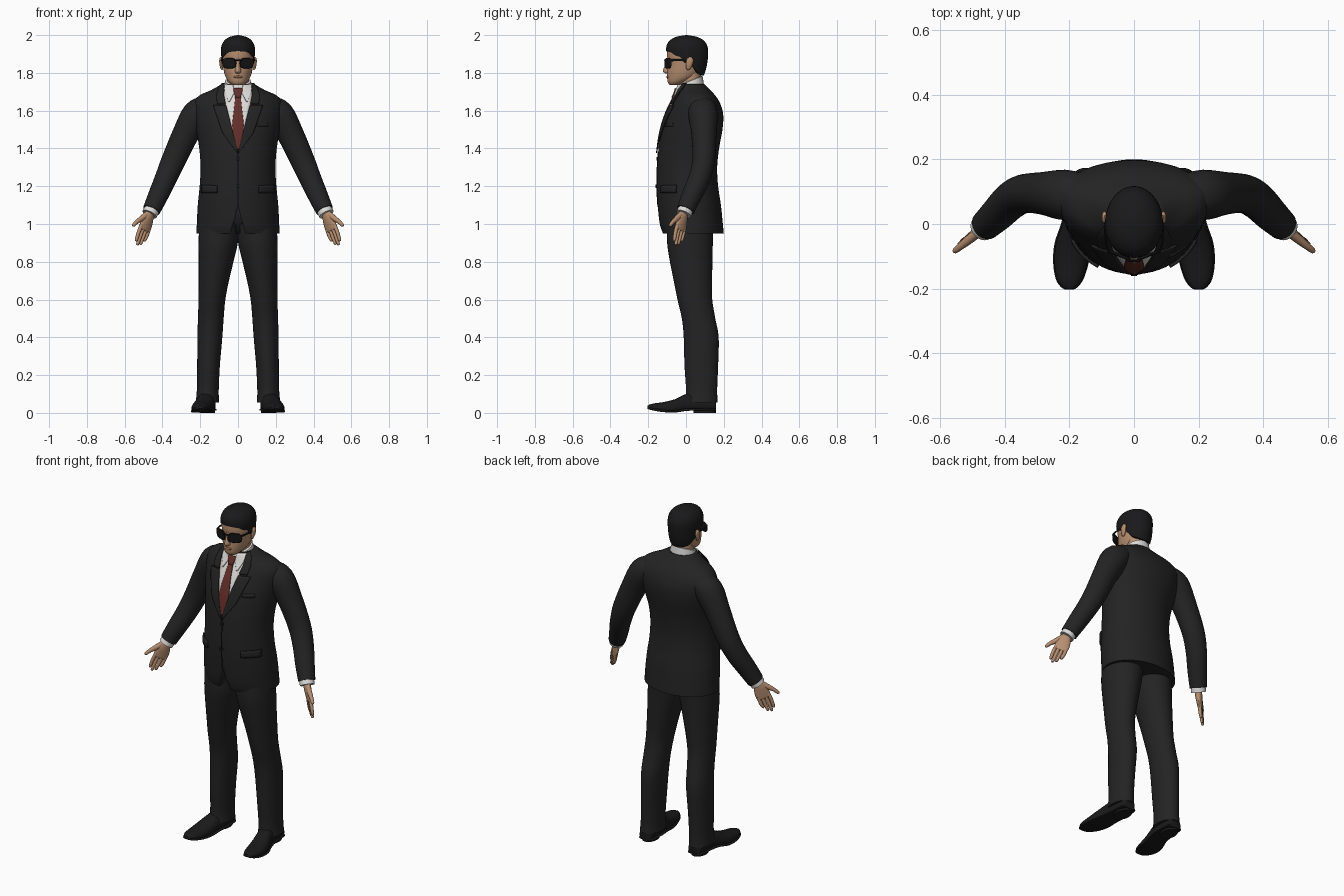
import bpy, bmesh, math
from mathutils import Vector
from mathutils.bvhtree import BVHTree

if "Cube" in bpy.data.objects:
    bpy.data.objects.remove(bpy.data.objects["Cube"])


def material(name, r, g, b):
    m = bpy.data.materials.new(name)
    m.diffuse_color = (r, g, b, 1)
    m.use_nodes = True
    m.node_tree.nodes["Principled BSDF"].inputs["Base Color"].default_value = m.diffuse_color
    return m


SUIT = material("charcoal suit", .017, .017, .018)
SEAM = material("black trim", .007, .007, .007)
HAIR = material("dark hair", .010, .010, .011)
SHOE = material("black leather", .010, .010, .010)
SKIN = material("skin", .47, .27, .16)
LIPS = material("lips", .33, .15, .09)
SHIRT = material("white shirt", .72, .71, .69)
TIE = material("red tie", .13, .028, .022)


def spline(rows, k=4):
    """Catmull-Rom refinement of a list of number tuples."""
    out = []
    for i in range(len(rows) - 1):
        p0, p1 = rows[max(i - 1, 0)], rows[i]
        p2, p3 = rows[i + 1], rows[min(i + 2, len(rows) - 1)]
        for j in range(k):
            t = j / k
            out.append(tuple(.5 * (2 * b + (c - a) * t + (2 * a - 5 * b + 4 * c - d) * t * t
                                   + (3 * b - a - 3 * c + d) * t ** 3)
                             for a, b, c, d in zip(p0, p1, p2, p3)))
    return out + [tuple(rows[-1])]


def finish(bm, name, mat, closed=True, angle=40):
    if closed:
        bmesh.ops.recalc_face_normals(bm, faces=bm.faces)
    me = bpy.data.meshes.new(name)
    bm.to_mesh(me)
    bm.free()
    me.materials.append(mat)
    me.shade_smooth()
    me.set_sharp_from_angle(angle=math.radians(angle))
    ob = bpy.data.objects.new(name, me)
    bpy.context.collection.objects.link(ob)
    return ob


def loft(name, rings, mat, angle=40):
    """Skin a list of point rings and cap both ends."""
    bm = bmesh.new()
    vs = [[bm.verts.new(p) for p in r] for r in rings]
    n = len(rings[0])
    for a, b in zip(vs, vs[1:]):
        for i in range(n):
            bm.faces.new((a[i], a[(i + 1) % n], b[(i + 1) % n], b[i]))
    bm.faces.new(vs[0][::-1])
    bm.faces.new(vs[-1])
    return finish(bm, name, mat, True, angle)


def ring(z, rx, yc, yf, yb, cx=0, tilt=0, n=48):
    """Horizontal oval with separate front and back depth."""
    pts = []
    for i in range(n):
        a = 2 * math.pi * i / n
        s = math.sin(a)
        y = yc + s * ((yb - yc) if s > 0 else (yc - yf))
        pts.append((cx + rx * math.cos(a), y, z + tilt * (y - yc)))
    return pts


def tube(name, rows, mat, axis=(0, 1, 0), side=1, n=20, k=4):
    """Oval tube along a path; rows are x, y, z, radius along axis, other radius."""
    rows, rings = spline(rows, k), []
    P = [Vector(r[:3]) for r in rows]
    for i, r in enumerate(rows):
        t = (P[min(i + 1, len(P) - 1)] - P[max(i - 1, 0)]).normalized()
        u = Vector(axis)
        u = (u - t * u.dot(t)).normalized()
        v = t.cross(u)
        pts = [P[i] + u * r[3] * math.cos(2 * math.pi * j / n) + v * r[4] * math.sin(2 * math.pi * j / n)
               for j in range(n)]
        rings.append([(p.x * side, p.y, p.z) for p in pts])
    return loft(name, rings, mat)


# Jacket body
body = [(.95, .22, .04, -.125, .2), (1, .218, .04, -.14, .195), (1.1, .213, .03, -.15, .185),
        (1.2, .203, .02, -.155, .17), (1.3, .198, .02, -.153, .165), (1.4, .205, .03, -.145, .175),
        (1.5, .222, .06, -.13, .193), (1.58, .235, .08, -.105, .197), (1.64, .236, .085, -.078, .18),
        (1.68, .205, .075, -.057, .155), (1.71, .14, .06, -.047, .127), (1.742, .085, .045, -.037, .097)]
jacket = loft("jacket", [ring(*r, n=64) for r in spline(body)], SUIT)
surface = BVHTree.FromPolygons([v.co for v in jacket.data.vertices],
                               [p.vertices[:] for p in jacket.data.polygons])

# Front opening at the jacket hem
cutter = loft("hem_cutter", [[(-.045, y, .93), (.045, y, .93), (0, y, 1.09)] for y in (-.3, -.04)], SUIT)
cutter.hide_render = True
cutter.hide_viewport = True
cut = jacket.modifiers.new("hem opening", 'BOOLEAN')
cut.operation, cut.object, cut.solver = 'DIFFERENCE', cutter, 'EXACT'


def plate(name, rows, off, mat, side=1, cols=8, thick=.006):
    """Thin cloth panel laid on the jacket front; rows are z, x0, x1 from the bottom up."""
    fine = []
    for a, b in zip(rows, rows[1:]):
        steps = max(1, round((b[0] - a[0]) / .012))
        fine += [[p + (q - p) * j / steps for p, q in zip(a, b)] for j in range(steps)]
    fine.append(rows[-1])
    bm, grid = bmesh.new(), []
    for z, x0, x1 in fine:
        if side < 0:
            x0, x1 = -x1, -x0
        line = []
        for i in range(cols + 1):
            x = x0 + (x1 - x0) * i / cols
            hit, nrm, _, _ = surface.ray_cast(Vector((x, -1, z)), Vector((0, 1, 0)))
            p = hit + nrm * off if hit else Vector((x, .03, z))
            line.append(bm.verts.new(p))
        grid.append(line)
    for a, b in zip(grid, grid[1:]):
        for i in range(cols):
            bm.faces.new((a[i], a[i + 1], b[i + 1], b[i]))
    ob = finish(bm, name, mat, False, 60)
    sol = ob.modifiers.new("cloth", 'SOLIDIFY')
    sol.thickness, sol.offset = thick, -1
    return ob


# Shirt front, tie and jacket details
plate("shirt_front", [(1.4, -.002, .002), (1.5, -.032, .032), (1.6, -.058, .058), (1.67, -.075, .075),
                      (1.735, -.072, .072)], .003, SHIRT, thick=.003)
plate("tie", [(1.395, -.004, .004), (1.44, -.024, .024), (1.52, -.03, .03), (1.67, -.014, .014)], .009, TIE)
plate("tie_knot", [(1.665, -.013, .013), (1.705, -.023, .023), (1.715, -.02, .02)], .014, TIE, thick=.009)
plate("front_edge", [(1.09, -.0025, .0025), (1.385, -.0025, .0025)], .002, SEAM, cols=2, thick=.002)
plate("breast_pocket", [(1.515, .1, .16), (1.535, .1, .16)], .004, SUIT)
for z in (1.2, 1.345):
    plate("button", [(z - .009, -.004, .004), (z - .004, -.009, .009), (z + .004, -.009, .009),
                     (z + .009, -.004, .004)], .006, SEAM)
for s in (-1, 1):
    plate("lapel", [(1.375, 0, .005), (1.48, .025, .078), (1.6, .055, .12), (1.626, .062, .128)], .011, SUIT, s)
    plate("jacket_collar", [(1.632, .064, .108), (1.68, .073, .112), (1.71, .07, .1), (1.738, .066, .08)],
          .011, SUIT, s)
    plate("shirt_collar_wing", [(1.645, .044, .05), (1.69, .02, .068), (1.735, .025, .072)], .009, SHIRT, s)
    plate("pocket_flap", [(1.165, .108, .187), (1.205, .108, .187)], .009, SUIT, s, thick=.009)

# Neck and standing shirt collar
loft("neck", [ring(z, rx, .03, -.035, .08) for z, rx in ((1.68, .062), (1.75, .058), (1.83, .06))], SKIN)
loft("shirt_collar", [ring(z, rx, .025, -.046 + d, .092 - d, 0, .4)
                      for z, rx, d in ((1.70, .078, -.004), (1.73, .074, 0), (1.758, .068, .004), (1.76, .06, .01))],
     SHIRT)

# Head
head = [(1.735, .026, -.06, -.086, -.03), (1.75, .046, -.045, -.096, .005), (1.775, .064, -.015, -.1, .055),
        (1.81, .075, 0, -.1, .082), (1.85, .08, 0, -.095, .098), (1.89, .083, 0, -.1, .1),
        (1.93, .08, .003, -.097, .1), (1.96, .066, .003, -.08, .085), (1.98, .04, 0, -.05, .05)]
loft("head", [ring(*r) for r in spline(head)], SKIN, 70)
loft("nose", [ring(*r, n=16) for r in spline([(1.797, .011, -.09, -.108, -.08), (1.808, .018, -.09, -.122, -.08),
     (1.835, .012, -.09, -.114, -.08), (1.875, .009, -.088, -.101, -.08)], 3)], SKIN, 70)
tube("mouth", [(-.028, -.086, 1.778, .004, .003), (-.012, -.097, 1.779, .006, .006),
               (.012, -.097, 1.779, .006, .006), (.028, -.086, 1.778, .004, .003)], LIPS, n=10)

# Hair cap with a hairline that drops behind the ears
hair = spline([(1.77, .066, .02, -.08, .088), (1.82, .081, .01, -.09, .106), (1.87, .087, .005, -.1, .115),
               (1.92, .09, 0, -.105, .117), (1.95, .085, .003, -.101, .11), (1.975, .069, .004, -.082, .09),
               (1.992, .04, .004, -.048, .054), (2, .004, .003, 0, .007)], 6)
hairline = [(-1, 1.915), (-.75, 1.908), (-.55, 1.89), (-.3, 1.885), (-.12, 1.85), (.1, 1.85), (.3, 1.83),
            (.55, 1.80), (1, 1.785)]


def lookup(table, q):
    for a, b in zip(table, table[1:]):
        if q <= b[0]:
            t = max(0, (q - a[0]) / (b[0] - a[0]))
            return [p + (r - p) * t for p, r in zip(a, b)]
    return list(table[-1])


rings = []
for t, k in [(0, .85)] + [(i / 20, 1) for i in range(21)]:
    pts = []
    for i in range(48):
        a = 2 * math.pi * i / 48
        s = math.sin(a)
        z0 = lookup(hairline, s)[1]
        z, rx, yc, yf, yb = lookup(hair, z0 + (2 - z0) * (1 - (1 - t) ** 1.6))
        pts.append((rx * k * math.cos(a), yc + k * s * ((yb - yc) if s > 0 else (yc - yf)), z))
    rings.append(pts)
loft("hair", rings, HAIR, 60)

# Sunglasses and ears
tube("glasses_bridge", [(-.02, -.114, 1.868, .004, .004), (.02, -.114, 1.868, .004, .004)], SEAM, n=8, k=1)
for s in (-1, 1):
    lens = []
    for dy, k in ((0, .9), (.003, 1), (.009, 1), (.011, .9)):
        pts = []
        for i in range(28):
            c, q = math.cos(2 * math.pi * i / 28), math.sin(2 * math.pi * i / 28)
            x = .046 + .037 * k * math.copysign(abs(c) ** .65, c)
            z = 1.851 + .028 * k * math.copysign(abs(q) ** .65, q)
            pts.append((s * x, -.116 + dy + (x - .01) * .4, z))
        lens.append(pts)
    loft("lens", lens, SEAM)
    tube("glasses_temple", [(.08, -.085, 1.868, .007, .003), (.088, -.05, 1.868, .006, .003),
                            (.09, .02, 1.866, .005, .003)], SEAM, (0, 0, 1), s, 8)
    tube("ear", [(.082, .01, 1.817, .004, .004), (.086, .012, 1.825, .012, .007), (.09, .018, 1.85, .018, .009),
                 (.091, .022, 1.872, .017, .008), (.088, .022, 1.884, .006, .004)], SKIN, (0, 1, 0), s, 14)

# Arms and hands
wrist = Vector((.462, -.01, 1.065))
d = Vector((.33, -.2, -.92)).normalized()
w = Vector((.72, -.65, .25))
w = (w - d * w.dot(d)).normalized()


def hand_row(a, b, ra, rb):
    return (*(wrist + d * a + w * b), ra, rb)


for s in (-1, 1):
    tube("sleeve", [(.16, .085, 1.62, .07, .06), (.215, .09, 1.58, .078, .08), (.28, .095, 1.47, .066, .07),
                    (.342, .093, 1.335, .06, .064), (.383, .07, 1.24, .058, .058), (.423, .03, 1.15, .053, .053),
                    (.458, -.003, 1.073, .047, .047)], SUIT, side=s, n=28)
    tube("shirt_cuff", [(.445, .008, 1.1, .04, .04), (.468, -.012, 1.052, .041, .041)], SHIRT, side=s, n=24, k=1)
    tube("palm", [hand_row(-.03, 0, .026, .022), hand_row(.01, 0, .028, .02), hand_row(.045, .003, .038, .019),
                  hand_row(.08, 0, .041, .015), hand_row(.105, 0, .039, .011), hand_row(.11, 0, .03, .005)],
         SKIN, w, s)
    for b, tip in ((-.03, .16), (-.01, .185), (.011, .195), (.031, .18)):
        tube("finger", [hand_row(.085, b * .95, .0105, .0105), hand_row(.13, b, .01, .01),
                        hand_row(tip - .007, b * .9, .008, .008), hand_row(tip, b * .9, .003, .003)],
             SKIN, w, s, 10)
    tube("thumb", [hand_row(.015, .012, .018, .015), hand_row(.055, .042, .015, .014),
                   hand_row(.085, .066, .011, .011), hand_row(.11, .08, .009, .009),
                   hand_row(.117, .083, .003, .003)], SKIN, w, s, 12)

# Trousers: z, centre x, half width, front y, back y
leg = [(1, .1, .105, -.1, .145), (.9, .105, .104, -.1, .142), (.8, .116, .092, -.085, .14),
       (.7, .128, .08, -.065, .138), (.6, .138, .071, -.045, .139), (.5, .144, .068, -.022, .155),
       (.4, .149, .066, -.012, .173), (.25, .156, .06, -.008, .17), (.12, .16, .058, 0, .165),
       (.055, .162, .062, -.008, .168)]
# Shoes: y, centre x, half width, bottom z, top z
shoe = [(.16, .162, .028, .02, .06), (.145, .162, .04, .02, .09), (.05, .165, .047, .02, .11),
        (0, .173, .049, .018, .1), (-.06, .187, .055, .01, .072), (-.12, .195, .051, .012, .057),
        (-.17, .199, .039, .02, .05), (-.195, .2, .022, .026, .043), (-.203, .2, .008, .03, .037)]


def shoe_ring(y, cx, hw, z0, z1, s):
    pts = []
    for i in range(24):
        c, q = math.cos(2 * math.pi * i / 24), math.sin(2 * math.pi * i / 24)
        f = .8 if q > 0 else .4
        zc = z0 + (z1 - z0) * .3
        pts.append((s * (cx + hw * math.copysign(abs(c) ** f, c)), y,
                    zc + ((z1 - zc) * q if q > 0 else -(zc - z0) * abs(q) ** .4)))
    return pts


for s in (-1, 1):
    loft("trouser_leg", [ring(z, rx, (yf + yb) / 2, yf, yb, s * cx, n=32)
                         for z, cx, rx, yf, yb in spline(leg)], SUIT)
    loft("shoe", [shoe_ring(*r, s) for r in spline(shoe)], SHOE)
    loft("shoe_sole", [shoe_ring(y, cx, hw + .004, z0 - .008, z0 + .009, s)
                       for y, cx, hw, z0, z1 in spline(shoe)], SHOE)
    loft("shoe_heel", [ring(z, .041, .1, .04, .158, s * .163, n=24) for z in (0, .025)], SHOE)
